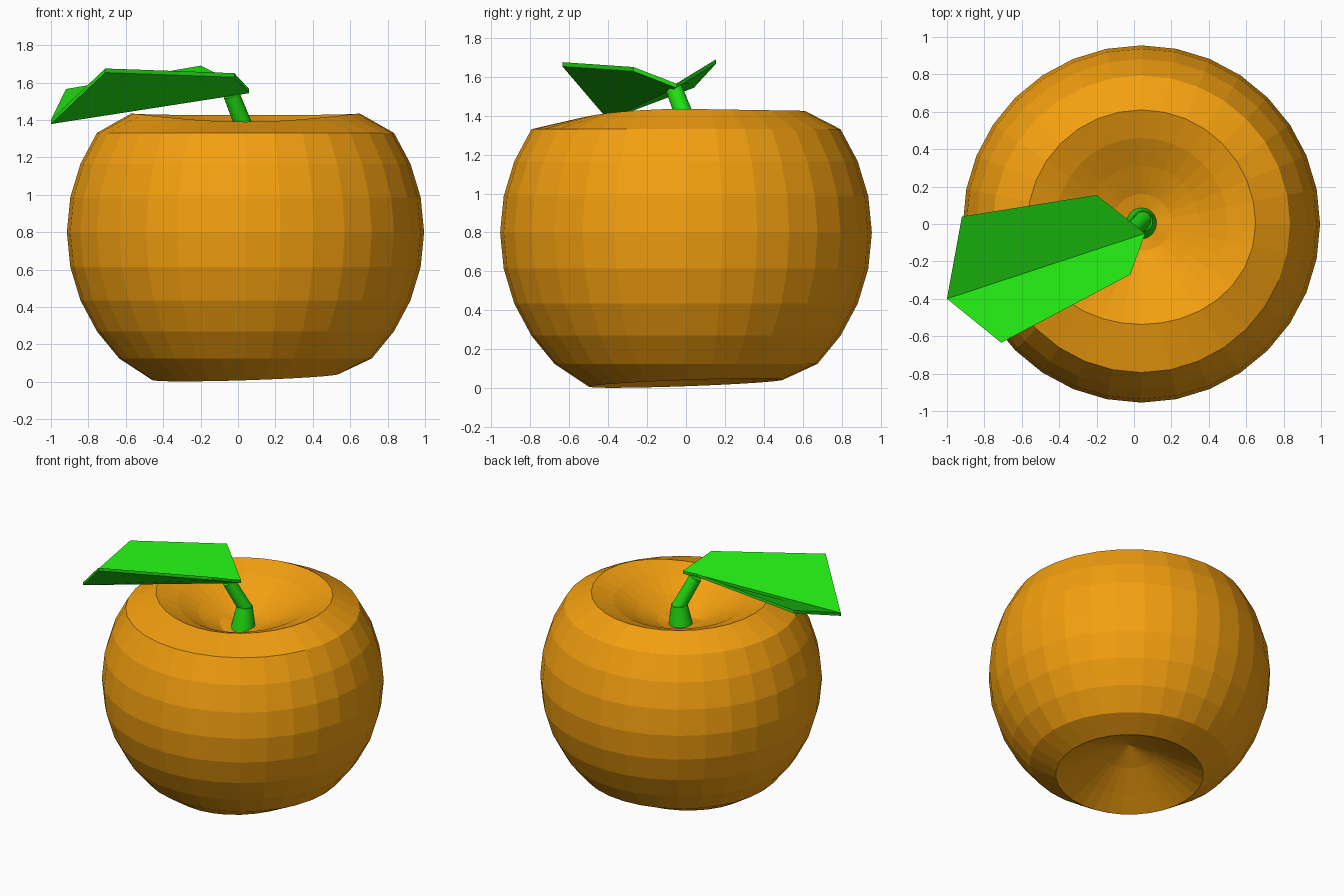
import bpy, bmesh, math
from mathutils import Vector

if "Cube" in bpy.data.objects:
    bpy.data.objects.remove(bpy.data.objects["Cube"])


def material(name, color):
    m = bpy.data.materials.new(name)
    m.diffuse_color = (*color, 1)
    m.use_nodes = True
    m.node_tree.nodes["Principled BSDF"].inputs["Base Color"].default_value = m.diffuse_color
    return m


def add_object(name, bm, mat):
    bmesh.ops.recalc_face_normals(bm, faces=bm.faces)
    me = bpy.data.meshes.new(name)
    bm.to_mesh(me)
    bm.free()
    me.materials.append(mat)
    ob = bpy.data.objects.new(name, me)
    bpy.context.collection.objects.link(ob)
    return ob


orange = material("orange_skin", (0.9, 0.35, 0.005))
green = material("leaf_green", (0.015, 0.74, 0.006))

# Fruit body: faceted 32-sided sphere with dimpled top and bottom
R, CX, CZ, SIDES = 0.955, 0.04, 0.80, 32
DIMPLES = {  # ring number from the equator: (radius, height)
    4: (0.61, 1.435), 5: (0.46, 1.38), 6: (0.31, 1.30), 7: (0.16, 1.23),
    -5: (0.50, 0.026), -6: (0.36, 0.10), -7: (0.18, 0.19),
}
bm = bmesh.new()
rings = []
for i in range(-7, 8):
    lat = math.radians(11.25 * i)
    r, z = DIMPLES.get(i, (R * math.cos(lat), CZ + R * math.sin(lat)))
    ring = []
    for s in range(SIDES):
        a = 2 * math.pi * s / SIDES
        dx, dy = math.cos(a), math.sin(a)
        rr, zz = r, z
        if i >= 4:      # the top rim sags towards the front
            sag = max(0, -dy) ** 2
            rr -= 0.12 * sag * r
            zz -= 0.045 * sag + 0.01 * max(0, dy)
        elif i <= -5:   # the bottom rim tilts up to the back right
            zz += (0.016 * dx + 0.018 * dy) * r / 0.5
        ring.append(bm.verts.new((CX + rr * dx, rr * dy, zz)))
    rings.append(ring)
for lo, hi in zip(rings, rings[1:]):
    for s in range(SIDES):
        t = (s + 1) % SIDES
        bm.faces.new((lo[s], lo[t], hi[t], hi[s]))
for ring, z in ((rings[0], 0.26), (rings[-1], 1.18)):
    pole = bm.verts.new((CX, 0, z))
    for s in range(SIDES):
        bm.faces.new((ring[s], ring[(s + 1) % SIDES], pole))
add_object("fruit_body", bm, orange)


# Stem: tapered foot and a leaning twig
def stem_piece(name, start, end, r1, r2):
    start, end = Vector(start), Vector(end)
    axis = end - start
    bm = bmesh.new()
    bmesh.ops.create_cone(bm, cap_ends=True, segments=20, radius1=r1, radius2=r2, depth=axis.length)
    rot = axis.to_track_quat("Z", "Y")
    for v in bm.verts:
        v.co = rot @ v.co + (start + end) / 2
    ob = add_object(name, bm, green)
    bpy.ops.object.select_all(action="DESELECT")
    ob.select_set(True)
    bpy.context.view_layer.objects.active = ob
    bpy.ops.object.shade_smooth_by_angle(angle=math.radians(35))


stem_piece("stem_foot", (0.04, 0.005, 1.18), (0.045, 0.015, 1.345), 0.085, 0.055)
stem_piece("stem_twig", (0.05, 0.022, 1.32), (-0.035, -0.06, 1.535), 0.048, 0.044)

# Leaf: two flat halves folded along the midrib
base, tip = (0.06, -0.05, 1.565), (-1.0, -0.40, 1.40)
front_edge = [(-0.02, -0.27, 1.65), (-0.71, -0.635, 1.675)]
back_edge = [(-0.20, 0.155, 1.69), (-0.92, 0.04, 1.565)]
bm = bmesh.new()
b, t = bm.verts.new(base), bm.verts.new(tip)
f1, f2 = [bm.verts.new(p) for p in front_edge]
k1, k2 = [bm.verts.new(p) for p in back_edge]
bm.faces.new((b, t, f2, f1))
bm.faces.new((b, k1, k2, t))
bm.normal_update()
if bm.faces[:][0].normal.z < 0:
    bmesh.ops.reverse_faces(bm, faces=bm.faces)
for v, n in [(v, v.normal.copy()) for v in bm.verts]:
    v.co = v.co
# Underside copy joined by a thin rim
boundary = [b, k1, k2, t, f2, f1]
under = {v: bm.verts.new(v.co - Vector((0, 0, 0.022))) for v in boundary}
for face in list(bm.faces):
    bm.faces.new([under[v] for v in reversed(face.verts)])
for p, q in zip(boundary, boundary[1:] + boundary[:1]):
    bm.faces.new((p, q, under[q], under[p]))
add_object("leaf", bm, green)
